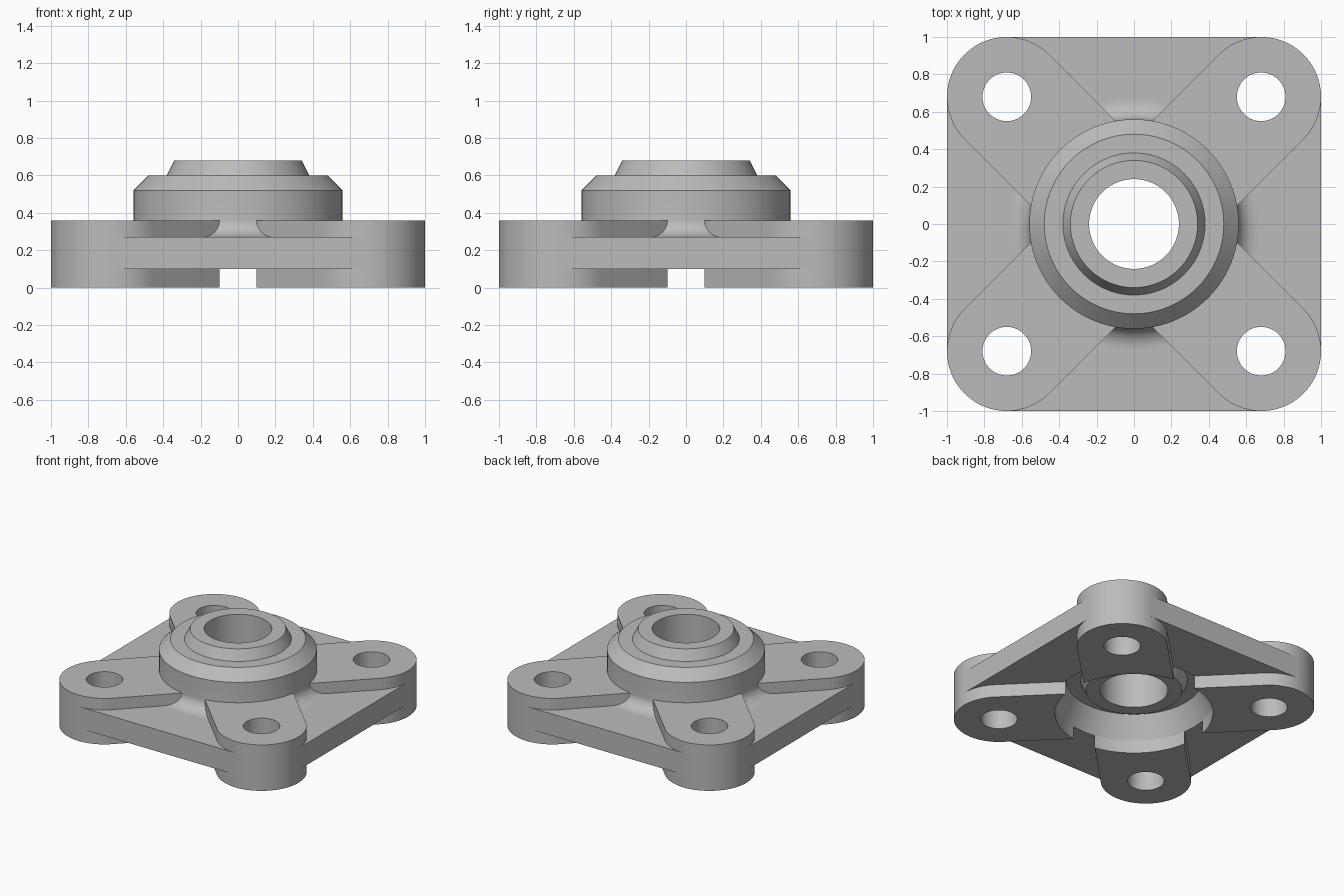
import bpy, bmesh, math
from mathutils import Matrix, Vector

cube = bpy.data.objects.get("Cube")
if cube:
    bpy.data.objects.remove(cube)

SEG = 96
HUB_R = 0.56       # hub radius
CORNER = 0.68      # bolt hole position in x and y
LUG_R = 0.32       # lug half width
BOLT_R = 0.13
PLATE_LOW, PLATE_TOP, LUG_TOP = 0.10, 0.27, 0.36

metal = bpy.data.materials.new("cast_grey")
metal.use_nodes = True
grey = (0.5, 0.5, 0.5, 1)
metal.diffuse_color = grey
metal.node_tree.nodes["Principled BSDF"].inputs["Base Color"].default_value = grey


def finish(name, bm):
    bmesh.ops.recalc_face_normals(bm, faces=bm.faces)
    mesh = bpy.data.meshes.new(name)
    bm.to_mesh(mesh)
    bm.free()
    obj = bpy.data.objects.new(name, mesh)
    bpy.context.collection.objects.link(obj)
    mesh.materials.append(metal)
    return obj


def activate(obj):
    bpy.ops.object.select_all(action='DESELECT')
    obj.select_set(True)
    bpy.context.view_layer.objects.active = obj


def smooth(obj):
    activate(obj)
    bpy.ops.object.shade_smooth_by_angle(angle=math.radians(20))


def prism(name, outline, low, high):
    bm = bmesh.new()
    face = bm.faces.new([bm.verts.new((x, y, low)) for x, y in outline])
    top = bmesh.ops.extrude_face_region(bm, geom=[face])["geom"]
    verts = [v for v in top if isinstance(v, bmesh.types.BMVert)]
    bmesh.ops.translate(bm, verts=verts, vec=(0, 0, high - low))
    return finish(name, bm)


def lathe(name, profile):
    bm = bmesh.new()
    verts = [bm.verts.new((r, 0, z)) for r, z in profile]
    edges = [bm.edges.new((verts[i - 1], verts[i])) for i in range(len(verts))]
    bmesh.ops.spin(bm, geom=verts + edges, cent=(0, 0, 0), axis=(0, 0, 1),
                   angle=math.tau, steps=SEG, use_duplicate=False)
    bmesh.ops.remove_doubles(bm, verts=bm.verts, dist=0.0001)
    return finish(name, bm)


def circle(radius, cx, cy):
    return [(cx + radius * math.cos(math.tau * i / SEG),
             cy + radius * math.sin(math.tau * i / SEG)) for i in range(SEG)]


def drill(obj, radius, cx=0, cy=0):
    cutter = prism("cutter", circle(radius, cx, cy), -1, 1)
    cutter.hide_render = True
    mod = obj.modifiers.new("drill", 'BOOLEAN')
    mod.operation, mod.solver, mod.object = 'DIFFERENCE', 'EXACT', cutter
    activate(obj)
    bpy.ops.object.modifier_apply(modifier=mod.name)
    bpy.data.objects.remove(cutter)


# Flange plate: webs between the lugs, notched where the lugs take over
outline = []
for k in range(4):
    turn = Matrix.Rotation(k * math.pi / 2, 2)
    for point in ((1, CORNER), (0.35, 0.35), (CORNER, 1)):
        outline.append(tuple(turn @ Vector(point)))
plate = prism("flange_plate", outline, PLATE_LOW, PLATE_TOP)
drill(plate, HUB_R)
smooth(plate)

# Corner lugs: round-ended bars running from each bolt hole to the hub
reach = CORNER * math.sqrt(2)
bar = [(0.4, LUG_R), (0.4, -LUG_R)]
for i in range(49):
    a = -math.pi / 2 + math.pi * i / 48
    bar.append((reach + LUG_R * math.cos(a), LUG_R * math.sin(a)))
for k, side in enumerate(("back_left", "back_right", "front_right", "front_left")):
    angle = math.pi / 4 + k * math.pi / 2
    turn = Matrix.Rotation(angle, 2)
    lug = prism(side + "_lug", [tuple(turn @ Vector(p)) for p in bar], 0, LUG_TOP)
    drill(lug, HUB_R)
    drill(lug, BOLT_R, reach * math.cos(angle), reach * math.sin(angle))
    smooth(lug)

# Hub housing: fillet onto the plate, chamfered rim, conical recess beneath
FILLET = 0.11
fillet = []
for i in range(13):
    a = math.pi / 2 * i / 12
    fillet.append((HUB_R + FILLET * (1 - math.sin(a)),
                   LUG_TOP - (LUG_TOP - PLATE_TOP) * math.cos(a)))
housing = lathe("hub_housing",
                [(HUB_R, PLATE_LOW), (HUB_R, 0.26), (HUB_R + FILLET, 0.26)]
                + fillet
                + [(HUB_R, 0.52), (0.48, 0.6), (0.36, 0.6), (0.36, 0.27), (0.48, 0.27)])
smooth(housing)

# Inner ring with the shaft bore, tapered at both ends
ring = lathe("inner_ring", [(0.38, 0.6), (0.34, 0.68), (0.24, 0.68),
                            (0.24, 0.19), (0.34, 0.19), (0.38, 0.27)])
smooth(ring)
